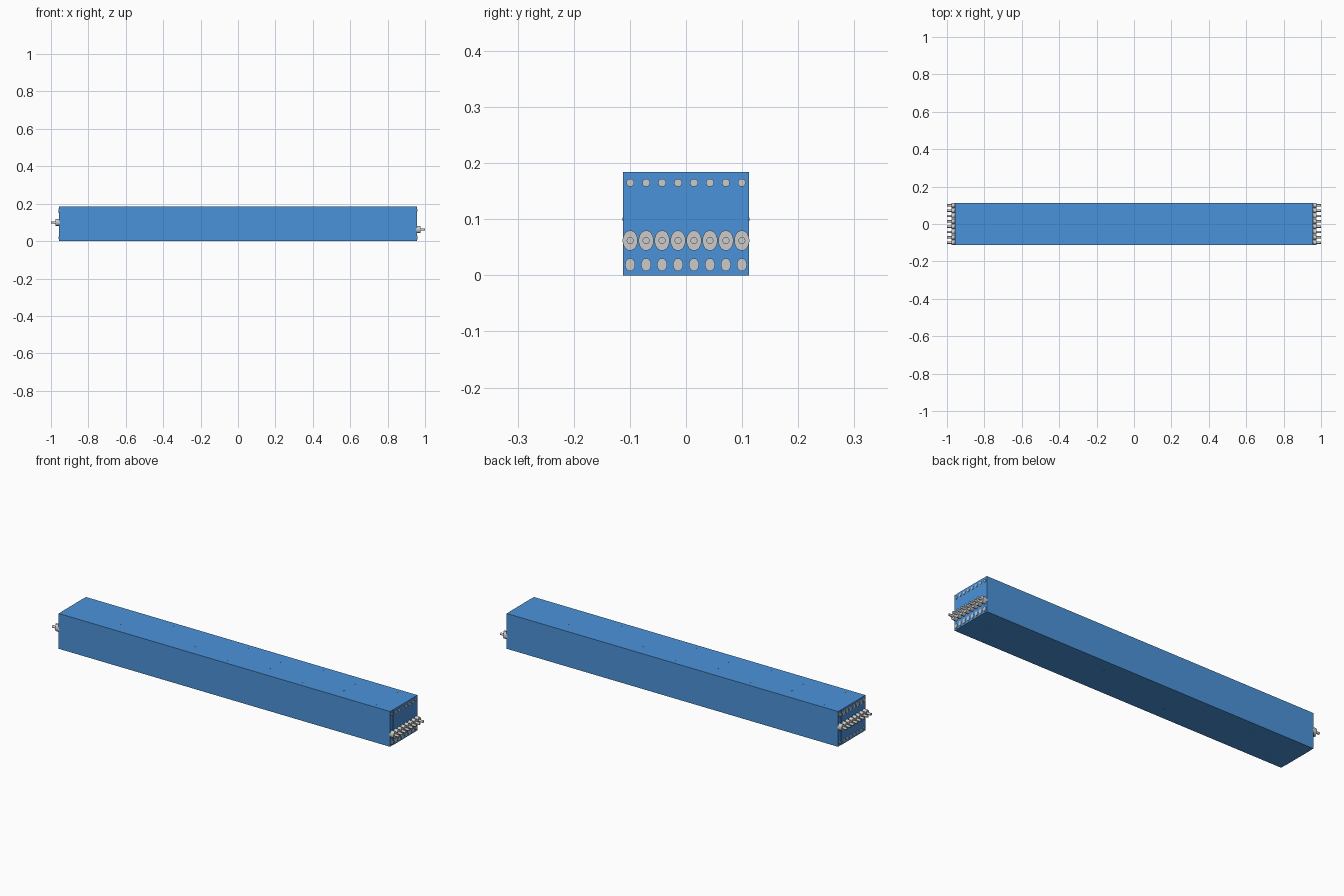
import bpy, bmesh
from math import sin, cos, pi
from mathutils import Matrix

if "Cube" in bpy.data.objects:
    bpy.data.objects.remove(bpy.data.objects["Cube"])

HALF_X, HALF_Y, HEIGHT = 0.956, 0.1125, 0.184
PORT_YS = [-0.0995 + i * 0.199 / 7 for i in range(8)]

blue = bpy.data.materials.new("blue_casing")
blue.diffuse_color = (0.07, 0.29, 0.70, 1)
blue.use_nodes = True
blue.node_tree.nodes["Principled BSDF"].inputs["Base Color"].default_value = blue.diffuse_color


def make_object(name, bm, mat=None, smooth=False):
    bmesh.ops.recalc_face_normals(bm, faces=bm.faces)
    me = bpy.data.meshes.new(name)
    bm.to_mesh(me)
    bm.free()
    ob = bpy.data.objects.new(name, me)
    bpy.context.collection.objects.link(ob)
    if mat:
        me.materials.append(mat)
    if smooth:
        bpy.ops.object.select_all(action='DESELECT')
        ob.select_set(True)
        bpy.context.view_layer.objects.active = ob
        bpy.ops.object.shade_smooth_by_angle()
    return ob


def add_box(name, x0, x1, y0, y1, z0, z1, mat=None):
    bm = bmesh.new()
    m = Matrix.Translation(((x0 + x1) / 2, (y0 + y1) / 2, (z0 + z1) / 2))
    m = m @ Matrix.Diagonal((x1 - x0, y1 - y0, z1 - z0, 1))
    bmesh.ops.create_cube(bm, size=1, matrix=m)
    return make_object(name, bm, mat)


def add_lathe(bm, y, z, side, rings, n=24):
    """Elliptical stepped shaft along x; rings are (x, radius_y, radius_z)."""
    loops = []
    for x, ry, rz in rings:
        loops.append([bm.verts.new((side * x,
                                    y + ry * cos(2 * pi * i / n),
                                    z + rz * sin(2 * pi * i / n)))
                      for i in range(n)])
    for a, b in zip(loops, loops[1:]):
        for i in range(n):
            j = (i + 1) % n
            bm.faces.new((a[i], a[j], b[j], b[i]))
    bm.faces.new(loops[0])
    bm.faces.new(loops[-1])


def port_row(name, side, z, rings):
    bm = bmesh.new()
    for y in PORT_YS:
        add_lathe(bm, y, z, side, rings)
    make_object(name, bm, smooth=True)


# Long casing with a slightly raised centre panel on each end
add_box("casing", -HALF_X, HALF_X, -HALF_Y, HALF_Y, 0, HEIGHT, blue)
for side, label in ((1, "right"), (-1, "left")):
    xs = sorted((side * (HALF_X - 0.004), side * (HALF_X + 0.001)))
    add_box(label + "_end_panel", *xs, -0.087, 0.087, 0, HEIGHT, blue)

# Main pipe fittings: oval collar and narrow spigot
back = HALF_X - 0.004
spigot = [(back, 0.0135, 0.018), (0.977, 0.0135, 0.018),
          (0.977, 0.0062, 0.0062), (1.0, 0.0062, 0.0062)]
port_row("right_pipe_fittings", 1, 0.062, spigot)
port_row("left_pipe_fittings", -1, 0.100, spigot)

# Low bosses near the top and bottom edges of both ends
tip = HALF_X + 0.004
small = [(back, 0.007, 0.007), (tip, 0.007, 0.007)]
oval = [(back, 0.009, 0.0115), (tip, 0.009, 0.0115)]
port_row("right_upper_bosses", 1, 0.165, small)
port_row("right_lower_bosses", 1, 0.019, oval)
port_row("left_upper_bosses", -1, 0.163, oval)
port_row("left_lower_bosses", -1, 0.018, small)

# Tiny flush screws in cross rows over the lid and base
for name, z in (("lid_screws", HEIGHT - 0.0015), ("base_screws", 0.0017)):
    bm = bmesh.new()
    for i in range(9):
        x = -0.86 + i * 0.215
        for y in ((-0.085, 0, 0.085) if i % 2 == 0 else (-0.045, 0.045)):
            bmesh.ops.create_cone(bm, cap_ends=True, segments=10,
                                  radius1=0.003, radius2=0.003, depth=0.004,
                                  matrix=Matrix.Translation((x, y, z)))
    make_object(name, bm, blue)
